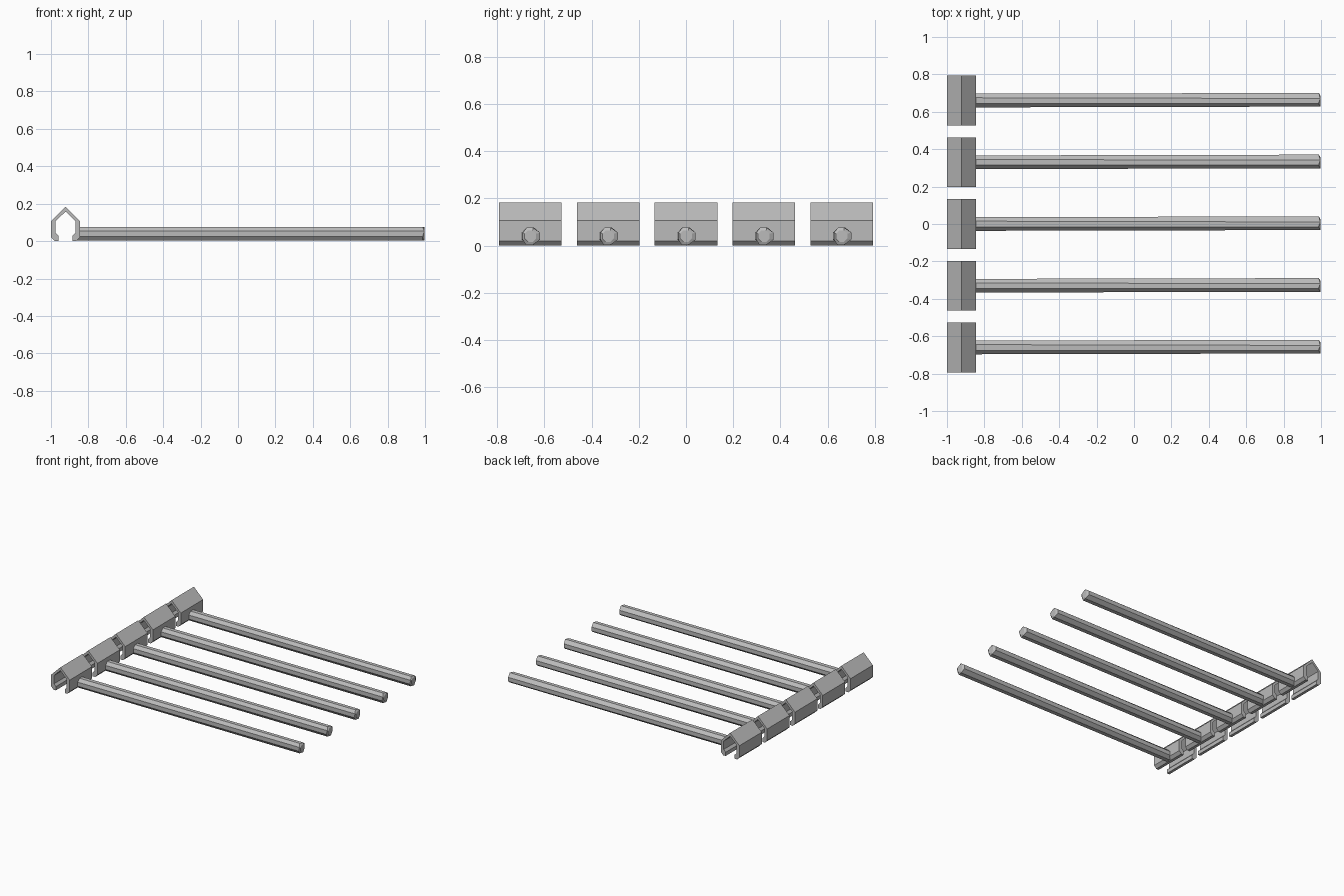
import bpy, bmesh, math
from mathutils import Matrix

cube = bpy.data.objects.get("Cube")
if cube:
    bpy.data.objects.remove(cube, do_unlink=True)

grey = bpy.data.materials.new("plain grey")
grey.use_nodes = True
grey.diffuse_color = (0.5, 0.5, 0.5, 1)
grey.node_tree.nodes["Principled BSDF"].inputs["Base Color"].default_value = (0.5, 0.5, 0.5, 1)

PITCH = 0.33
CLIP_X = -0.922
CLIP_LENGTH = 0.266


def finish(bm, name):
    bmesh.ops.recalc_face_normals(bm, faces=bm.faces)
    mesh = bpy.data.meshes.new(name)
    bm.to_mesh(mesh)
    bm.free()
    mesh.materials.append(grey)
    return mesh


# Clip: open-bottomed gabled channel, half profile mirrored about its ridge
outer = [(0.058, 0), (0.077, 0.02), (0.077, 0.107)]
inner = [(0.053, 0.107), (0.053, 0.045), (0.037, 0.028), (0.037, 0)]
right_half = outer[::-1]
profile = ([(0, 0.183)] + outer[::-1] + inner[::-1] + [(0, 0.158)]
           + [(-x, z) for x, z in inner] + [(-x, z) for x, z in outer])
bm = bmesh.new()
verts = [bm.verts.new((x, -CLIP_LENGTH / 2, z)) for x, z in profile]
# Strips between outer and inner outlines close the front end
face = bm.faces.new(verts)
swept = bmesh.ops.extrude_face_region(bm, geom=[face])
bmesh.ops.translate(bm, vec=(0, CLIP_LENGTH, 0),
                    verts=[v for v in swept["geom"] if isinstance(v, bmesh.types.BMVert)])
clip_mesh = finish(bm, "clip")

# Rod: eight-sided bar with a chamfered free end
start, end = -0.86, 0.998
bm = bmesh.new()
bmesh.ops.create_cone(bm, cap_ends=True, segments=8, radius1=0.0395, radius2=0.0395,
                      depth=end - start)
turn = Matrix.Rotation(math.pi / 2, 4, 'Y') @ Matrix.Rotation(math.pi / 8, 4, 'Z')
place = Matrix.Translation(((start + end) / 2, 0, 0.04))
# Keep the flats level whichever way the first corner points
if any(abs(v.co.y) < 0.001 for v in bm.verts):
    bm.transform(place @ turn)
else:
    bm.transform(place @ Matrix.Rotation(math.pi / 2, 4, 'Y'))
tip_edges = [e for e in bm.edges if all(v.co.x > 0.9 for v in e.verts)]
bmesh.ops.bevel(bm, geom=tip_edges, offset=0.012, segments=1, affect='EDGES')
rod_mesh = finish(bm, "rod")

# Five matching pegs in a row
for i in range(5):
    y = (i - 2) * PITCH
    for name, mesh, x in (("clip", clip_mesh, CLIP_X), ("rod", rod_mesh, 0)):
        obj = bpy.data.objects.new(f"{name}_{i + 1}", mesh)
        obj.location = (x, y, 0)
        bpy.context.collection.objects.link(obj)
